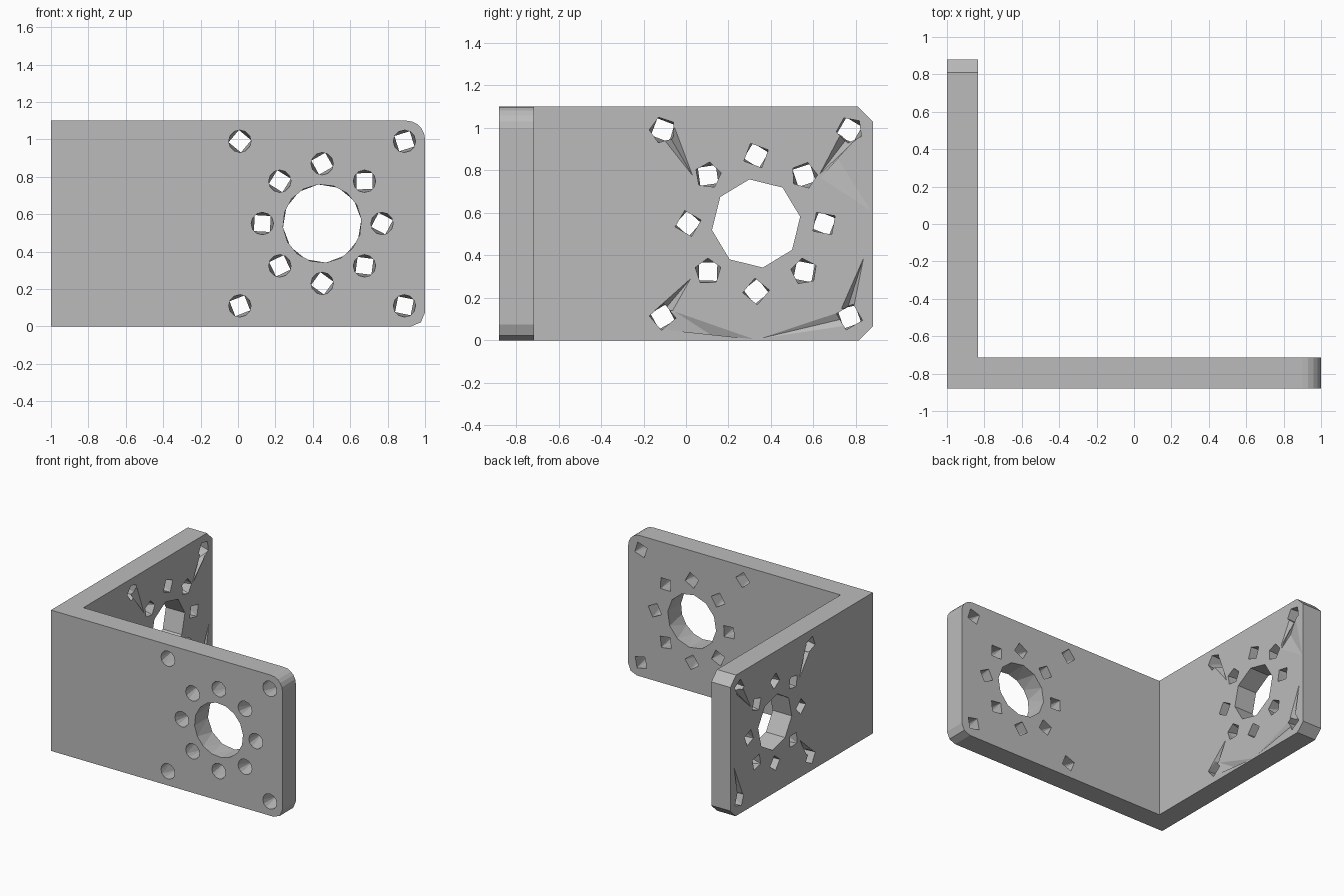
import bpy, bmesh
from math import cos, sin, pi
from mathutils import Vector

cube = bpy.data.objects.get("Cube")
if cube:
    bpy.data.objects.remove(cube, do_unlink=True)

W, D, H, T = 1.0, 0.88, 1.1, 0.165
MID = H / 2
EPS = 0.004

grey = bpy.data.materials.new("plain_grey")
grey.use_nodes = True
colour = (0.5, 0.5, 0.5, 1)
grey.diffuse_color = colour
grey.node_tree.nodes["Principled BSDF"].inputs["Base Color"].default_value = colour


def make_object(name, bm):
    mesh = bpy.data.meshes.new(name)
    bmesh.ops.recalc_face_normals(bm, faces=bm.faces)
    bm.to_mesh(mesh)
    bm.free()
    obj = bpy.data.objects.new(name, mesh)
    bpy.context.scene.collection.objects.link(obj)
    return obj


# L-shaped body, extruded upward
bm = bmesh.new()
outline = [(-W, -D), (W, -D), (W, T - D), (T - W, T - D), (T - W, D), (-W, D)]
base = bm.faces.new([bm.verts.new((x, y, 0)) for x, y in outline])
top = bmesh.ops.extrude_face_region(bm, geom=[base])["geom"]
bmesh.ops.translate(bm, vec=(0, 0, H), verts=[v for v in top if isinstance(v, bmesh.types.BMVert)])


# Free corners: one rounded, the others chamfered
def trim_corner(axis, end, z, size, segments):
    edges = [e for e in bm.edges
             if all(abs(v.co[axis] - end) < 1e-4 and abs(v.co.z - z) < 1e-4 for v in e.verts)]
    bmesh.ops.bevel(bm, geom=edges, offset=size, segments=segments, profile=0.5, affect='EDGES')


trim_corner(0, W, H, 0.1, 5)
trim_corner(0, W, 0, 0.075, 2)
trim_corner(1, D, H, 0.07, 1)
trim_corner(1, D, 0, 0.065, 1)
bracket = make_object("bracket", bm)
bracket.data.materials.append(grey)


# Plate coordinates: along the plate, height, depth from the outer face
def on_front(u, z, d):
    return Vector((u, d - D, z))


def on_side(u, z, d):
    return Vector((d - W, u, z))


def ring(centre, radius, sides, turn):
    return [(centre[0] + radius * cos(turn + 2 * pi * i / sides),
             centre[1] + radius * sin(turn + 2 * pi * i / sides)) for i in range(sides)]


def cut(points):
    tool = bmesh.new()
    for p in points:
        tool.verts.new(p)
    bmesh.ops.convex_hull(tool, input=tool.verts)
    cutter = make_object("cutter", tool)
    cutter.hide_render = True
    mod = bracket.modifiers.new("cut", 'BOOLEAN')
    mod.operation = 'DIFFERENCE'
    mod.solver = 'EXACT'
    mod.object = cutter
    bpy.context.view_layer.objects.active = bracket
    bpy.ops.object.modifier_apply(modifier=mod.name)
    bpy.data.objects.remove(cutter, do_unlink=True)


def hole(place, outer, inner):
    cut([place(u, z, -EPS) for u, z in outer] + [place(u, z, T + EPS) for u, z in inner])


def hole_centres(u):
    around = ring((u, MID), 0.32, 8, 0)
    corners = [(u + a, MID + b) for a in (-0.44, 0.44) for b in (-0.44, 0.44)]
    return around + corners


# Front plate holes: round outside, square inside
hole(on_front, ring((0.45, MID), 0.21, 16, 0.1), ring((0.45, MID), 0.21, 12, 0.1))
for i, c in enumerate(hole_centres(0.45)):
    hole(on_front, ring(c, 0.06, 12, 0), ring(c, 0.06, 4, 0.3 + 0.5 * i))

# Side plate holes: coarse polygons
hole(on_side, ring((0.33, MID), 0.21, 8, 0.15), ring((0.33, MID), 0.21, 8, 0.15))
for i, c in enumerate(hole_centres(0.33)):
    hole(on_side, ring(c, 0.06, 4, 0.4 + 0.7 * i), ring(c, 0.063, 4 + i % 2, 0.6 + 0.7 * i))

# Tapered dents running from the side plate's corner holes, on both faces
dents = [((-0.15, 1.0), (-0.05, 1.0), (0.04, 0.76)),
         ((-0.15, 0.14), (-0.06, 0.14), (0.03, 0.3)),
         ((0.72, 0.96), (0.81, 0.95), (0.62, 0.77)),
         ((0.73, 0.15), (0.79, 0.15), (0.84, 0.4))]
for a, b, tip in dents:
    for face, depth in ((-EPS, 0.06), (T + EPS, T - 0.06)):
        deep = on_side((a[0] + b[0]) / 2, a[1], depth)
        cut([on_side(*p, face) for p in (a, b, tip)] + [deep])

# Shallow facets by the lower edge and free edge of the inner face
facets = [((0.33, 0.004), (0.74, 0.14), (0.77, 0.07)),
          ((-0.06, 0.14), (0.33, 0.004), (-0.1, 0.05)),
          ((0.876, 0.6), (0.8, 0.95), (0.63, 0.76))]
for a, b, c in facets:
    deep = on_side((b[0] + c[0]) / 2, (b[1] + c[1]) / 2, T - 0.02)
    cut([on_side(*p, T + EPS / 4) for p in (a, b, c)] + [deep])
